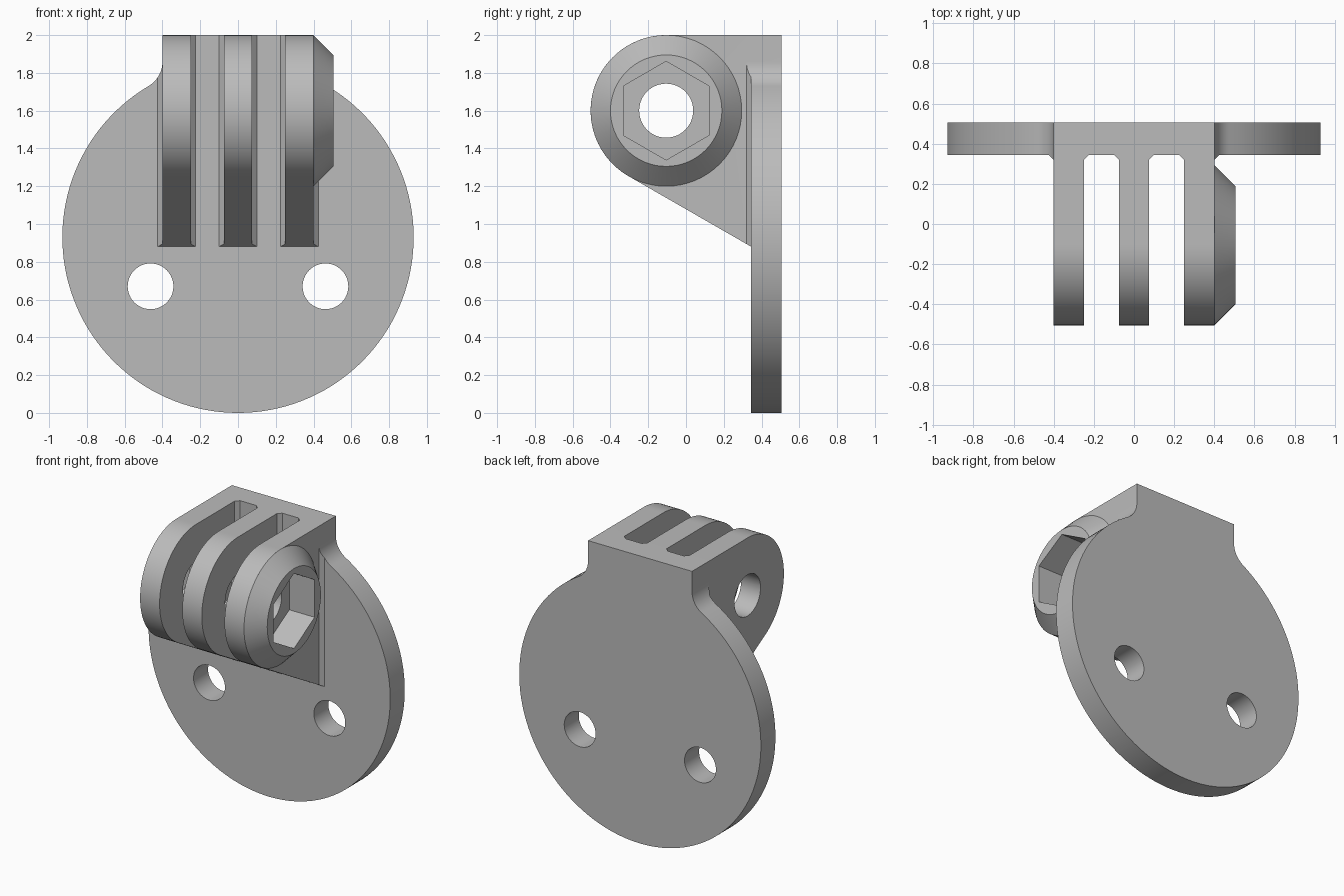
import bpy, bmesh
from math import sin, cos, pi, atan2, acos, hypot
from mathutils import Vector

if "Cube" in bpy.data.objects:
    bpy.data.objects.remove(bpy.data.objects["Cube"])

grey = bpy.data.materials.new("plain grey")
grey.use_nodes = True
COLOUR = (0.5, 0.5, 0.5, 1)
grey.diffuse_color = COLOUR
grey.node_tree.nodes["Principled BSDF"].inputs["Base Color"].default_value = COLOUR


def arc(cx, cy, r, start, end, n):
    """Points along an arc, both ends included."""
    angles = [start + (end - start) * i / n for i in range(n + 1)]
    return [(cx + r * cos(a), cy + r * sin(a)) for a in angles]


def prism(name, points, axis, low, high, end_scale=1, centre=(0, 0)):
    """Extrude a 2D profile along one axis, optionally tapering the far end."""
    def place(p, t):
        u, v = p
        return {"x": (t, u, v), "y": (u, t, v), "z": (u, v, t)}[axis]
    bm = bmesh.new()
    c = Vector(centre)
    near = [bm.verts.new(place(p, low)) for p in points]
    far = [bm.verts.new(place(c + (Vector(p) - c) * end_scale, high)) for p in points]
    bm.faces.new(near)
    bm.faces.new(far)
    for i in range(len(points)):
        j = (i + 1) % len(points)
        bm.faces.new((near[i], near[j], far[j], far[i]))
    bmesh.ops.recalc_face_normals(bm, faces=bm.faces)
    mesh = bpy.data.meshes.new(name)
    bm.to_mesh(mesh)
    bm.free()
    mesh.materials.append(grey)
    obj = bpy.data.objects.new(name, mesh)
    bpy.context.collection.objects.link(obj)
    return obj


def combine(obj, tool, operation):
    mod = obj.modifiers.new(operation, "BOOLEAN")
    mod.operation, mod.object, mod.solver = operation, tool, "EXACT"
    bpy.context.view_layer.objects.active = obj
    bpy.ops.object.modifier_apply(modifier=mod.name)


# Shared dimensions
DISC_R, DISC_Z = 0.93, 0.93
NECK, FILLET = 0.4, 0.15
FRONT, BACK = 0.345, 0.505
HUB = (-0.105, 1.6)
HUB_R = 0.4
CHAMFER = 0.025

# Front outline: disc blending through fillets into a square neck
fx = NECK + FILLET
fz = DISC_Z + ((DISC_R + FILLET) ** 2 - fx ** 2) ** 0.5
join = atan2(fz - DISC_Z, fx)
outline = arc(0, DISC_Z, DISC_R, pi - join, 2 * pi + join, 112)
outline += arc(fx, fz, FILLET, pi + join, pi, 12)[1:]
outline += [(NECK, 2), (-NECK, 2)]
outline += arc(-fx, fz, FILLET, 0, -join, 12)[:-1]

# Side profile: rounded lug with a tangent underside, plus the plate
foot = (FRONT, 0.88)
dy, dz = foot[0] - HUB[0], foot[1] - HUB[1]
tangent = atan2(dz, dy) - acos(HUB_R / hypot(dy, dz))
side = arc(*HUB, HUB_R, pi / 2, 2 * pi + tangent, 48)
side += [foot, (FRONT, -0.1), (0.6, -0.1), (0.6, 2)]

# Plan: plate with three chamfer-footed teeth
plan = [(1.1, BACK), (-1.1, BACK), (-1.1, FRONT)]
for x in (-0.325, 0, 0.325):
    w = 0.075
    plan += [(x - w - CHAMFER, FRONT), (x - w, FRONT - CHAMFER), (x - w, -0.6),
             (x + w, -0.6), (x + w, FRONT - CHAMFER), (x + w + CHAMFER, FRONT)]
plan += [(1.1, FRONT)]

# Bracket body is where the three profiles meet
body = prism("bracket_body", outline, "y", -0.7, 0.7)
side_tool = prism("side_cutter", side, "x", -1.2, 1.2)
plan_tool = prism("plan_cutter", plan, "z", -0.2, 2.2)
combine(body, side_tool, "INTERSECT")
combine(body, plan_tool, "INTERSECT")

# Tapered nut boss on the left lug
boss = prism("nut_boss", arc(*HUB, HUB_R, 0, 2 * pi, 64)[:-1], "x",
             NECK, 0.505, 0.295 / HUB_R, HUB)

# Pivot bore and hexagonal nut pocket
bore = prism("bore_cutter", arc(*HUB, 0.143, 0, 2 * pi, 48)[:-1], "x", -1, 1)
pocket = prism("pocket_cutter", arc(*HUB, 0.261, pi / 2, 2.5 * pi, 6)[:-1], "x", 0.31, 0.7)
for part in (body, boss):
    for tool in (bore, pocket):
        combine(part, tool, "DIFFERENCE")

# Two screw holes in the plate
screws = [prism("screw_hole_cutter", arc(s * 0.463, 0.67, 0.121, 0, 2 * pi, 48)[:-1],
                "y", 0.2, 0.7) for s in (-1, 1)]
for tool in screws:
    combine(body, tool, "DIFFERENCE")

# Remove the cutters and smooth the curved walls
for tool in [side_tool, plan_tool, bore, pocket] + screws:
    bpy.data.objects.remove(tool)
for part in (body, boss):
    bpy.ops.object.select_all(action="DESELECT")
    part.select_set(True)
    bpy.context.view_layer.objects.active = part
    bpy.ops.object.shade_smooth_by_angle(angle=pi / 6)
